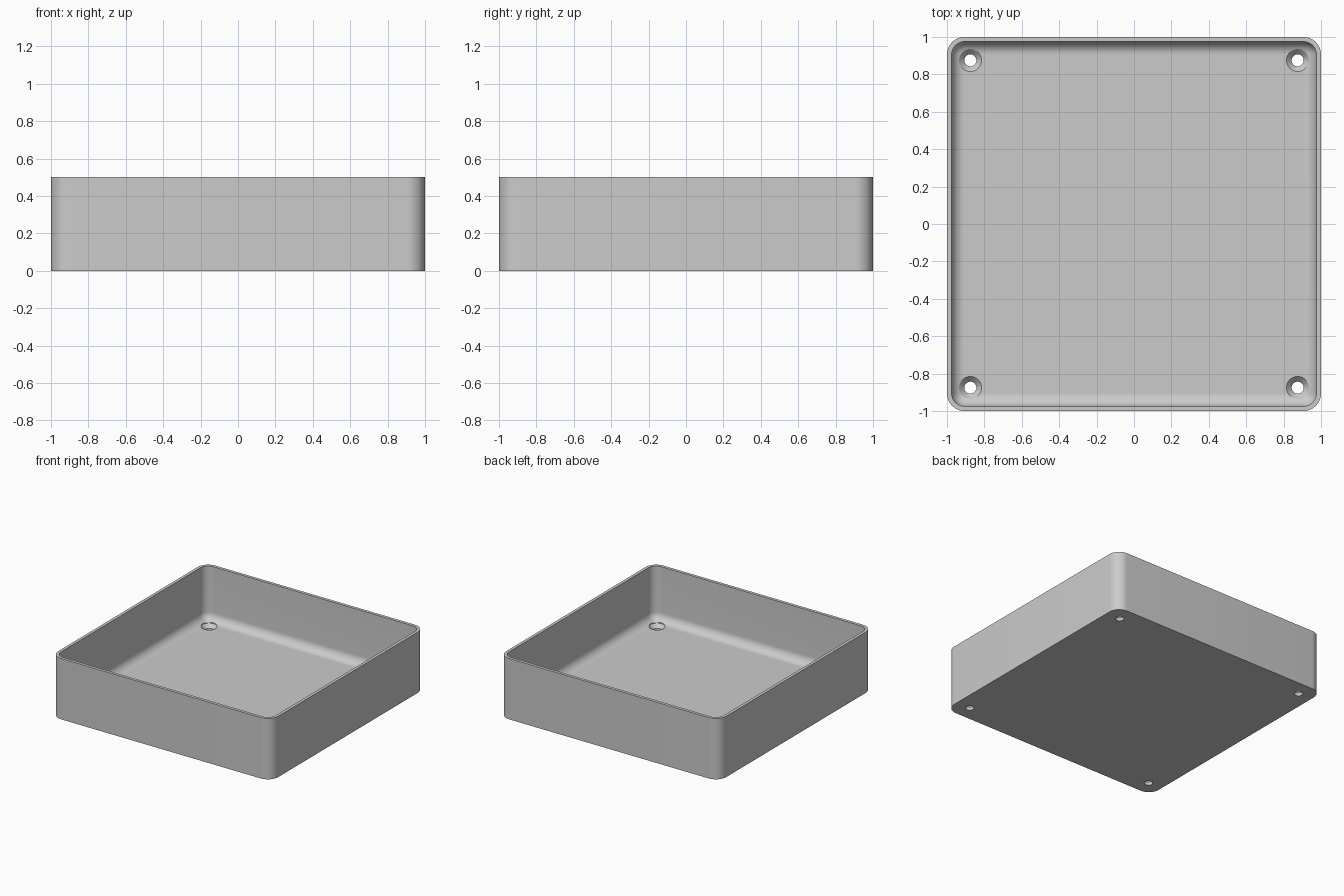
import bpy, bmesh, math
from mathutils import Vector

cube = bpy.data.objects.get("Cube")
if cube:
    bpy.data.objects.remove(cube, do_unlink=True)

HALF, HEIGHT, WALL, FLOOR = 1.0, 0.5, 0.025, 0.055
CORNER, FILLET, SEGMENTS = 0.095, 0.07, 12
HOLE_AT, HOLE_R, SINK_R = 0.875, 0.032, 0.06

grey = bpy.data.materials.new("plain grey")
grey.use_nodes = True
colour = (0.6, 0.6, 0.6, 1)
grey.diffuse_color = colour
grey.node_tree.nodes["Principled BSDF"].inputs["Base Color"].default_value = colour


def make_object(name, bm):
    bmesh.ops.recalc_face_normals(bm, faces=bm.faces)
    mesh = bpy.data.meshes.new(name)
    bm.to_mesh(mesh)
    bm.free()
    mesh.materials.append(grey)
    obj = bpy.data.objects.new(name, mesh)
    bpy.context.collection.objects.link(obj)
    return obj


def loft(bm, rings):
    """Skin closed rings of points and cap both ends."""
    loops = [[bm.verts.new(p) for p in ring] for ring in rings]
    for a, b in zip(loops, loops[1:]):
        for i in range(len(a)):
            j = (i + 1) % len(a)
            bm.faces.new((a[i], a[j], b[j], b[i]))
    bm.faces.new(loops[0][::-1])
    bm.faces.new(loops[-1])


def rounded_square(inset, z):
    r, c = CORNER - inset, HALF - CORNER
    points = []
    for quarter in range(4):
        mid = math.radians(45 + 90 * quarter)
        cx, cy = math.copysign(c, math.cos(mid)), math.copysign(c, math.sin(mid))
        for k in range(SEGMENTS + 1):
            a = math.radians(90) * (quarter + k / SEGMENTS)
            points.append(Vector((cx + r * math.cos(a), cy + r * math.sin(a), z)))
    return points


def circle(x, y, r, z, n=48):
    return [(x + r * math.cos(math.tau * i / n), y + r * math.sin(math.tau * i / n), z)
            for i in range(n)]


# Tray: outer wall, rim, inner wall and rounded inside floor edge
profile = [(0, 0), (0, HEIGHT), (WALL, HEIGHT)]
for k in range(SEGMENTS + 1):
    a = math.radians(90) * k / SEGMENTS
    profile.append((WALL + FILLET * (1 - math.cos(a)) * 0.999,
                    FLOOR + FILLET * (1 - math.sin(a))))
bm = bmesh.new()
loft(bm, [rounded_square(d, z) for d, z in profile])
tray = make_object("tray", bm)

# Countersunk screw holes in the four corners
bm = bmesh.new()
for sx in (-1, 1):
    for sy in (-1, 1):
        steps = [(HOLE_R, -0.1), (HOLE_R, 0.025), (SINK_R, FLOOR), (SINK_R, 0.2)]
        loft(bm, [circle(sx * HOLE_AT, sy * HOLE_AT, r, z) for r, z in steps])
cutter = make_object("hole_cutter", bm)
cutter.hide_render = True

cut = tray.modifiers.new("screw holes", "BOOLEAN")
cut.operation = "DIFFERENCE"
cut.solver = "EXACT"
cut.object = cutter

bpy.ops.object.select_all(action="DESELECT")
tray.select_set(True)
bpy.context.view_layer.objects.active = tray
bpy.ops.object.modifier_apply(modifier=cut.name)
bpy.data.objects.remove(cutter, do_unlink=True)
bpy.ops.object.shade_smooth_by_angle(angle=math.radians(30))
